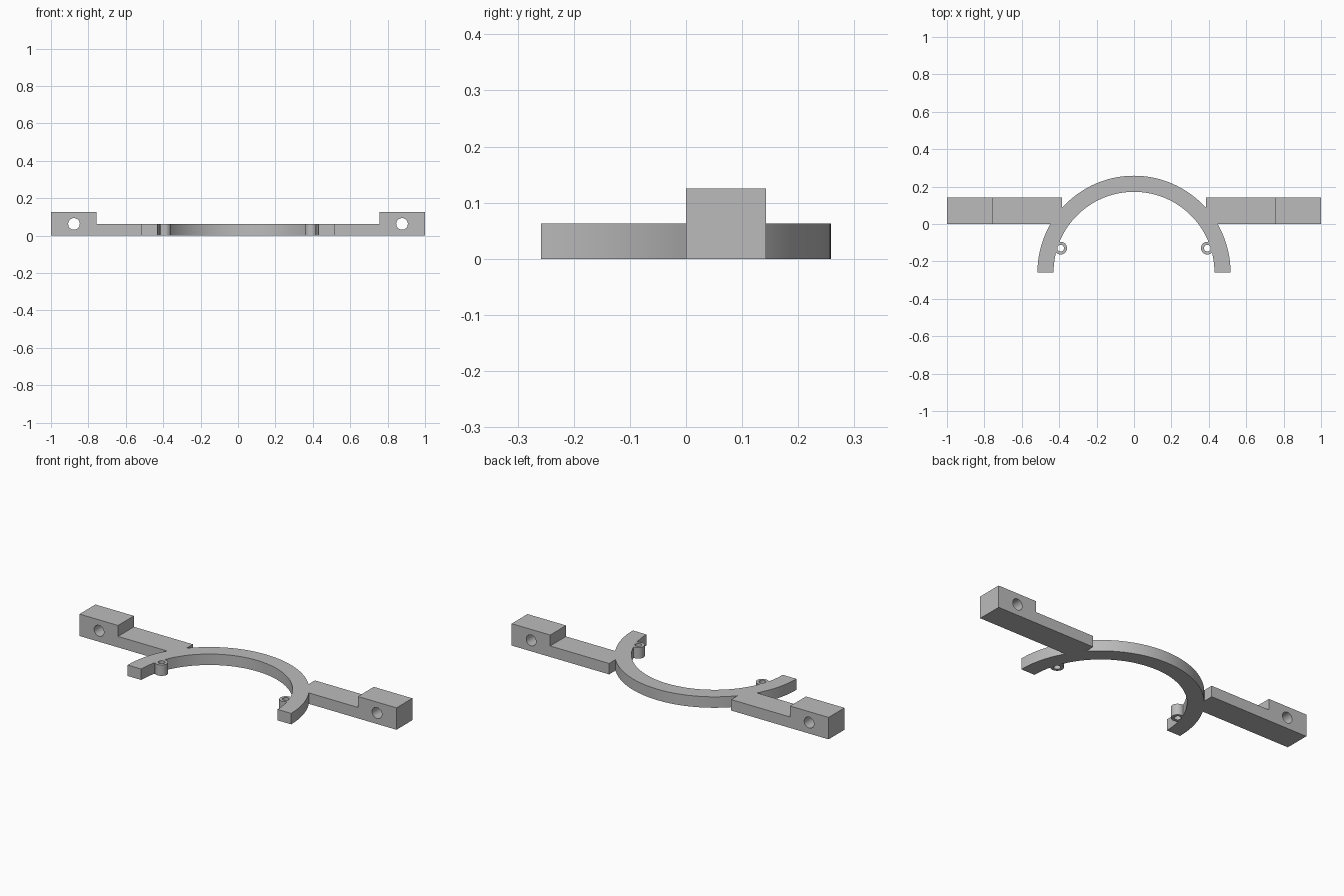
import bpy, bmesh, math
from mathutils import Vector

if "Cube" in bpy.data.objects:
    bpy.data.objects.remove(bpy.data.objects["Cube"])

R_OUT, R_IN, CY = 0.516, 0.43, -0.258      # half ring radii and centre y
ARM_Y, ARM_X = 0.143, 0.385                # arm depth and inner end
PLATE_H, BLOCK_H, BLOCK_X = 0.0625, 0.125, 0.757
LUG = Vector((0.392, 0.129))               # lug centre relative to ring centre
LUG_R, LUG_HOLE_R = 0.034, 0.018
BOLT_X, BOLT_Z, BOLT_R = 0.877, 0.0625, 0.031

grey = bpy.data.materials.new("grey plastic")
grey.diffuse_color = (0.5, 0.5, 0.5, 1)
grey.use_nodes = True
grey.node_tree.nodes["Principled BSDF"].inputs["Base Color"].default_value = grey.diffuse_color


def arc(radius, a0, a1, n):
    return [Vector((radius * math.cos(math.radians(a0 + (a1 - a0) * i / n)),
                    radius * math.sin(math.radians(a0 + (a1 - a0) * i / n))))
            for i in range(n + 1)]


# Right half of the plan outline, from inner top round to outer top
inner = [p for p in arc(R_IN, 90, 0, 60) if (p - LUG).length > LUG_R]
a = math.degrees(math.atan2(LUG.y, LUG.x))
lug = [p + LUG for p in arc(LUG_R, a, a + 360, 48) if (p + LUG).length < R_IN]
above = [p for p in inner if p.y > LUG.y]
below = [p for p in inner if p.y <= LUG.y]
join_angle = math.degrees(math.acos(ARM_X / R_OUT))
arm = [Vector((1, -CY)), Vector((1, ARM_Y - CY)), Vector((ARM_X, ARM_Y - CY))]
half = (above + lug + below + arc(R_OUT, 0, 30, 20) + arm
        + arc(R_OUT, join_angle, 90, 32))
left = [Vector((-p.x, p.y)) for p in reversed(half[1:-1])]
outline = half + left

# Bracket: extruded plan, with raised blocks at the arm ends
bm = bmesh.new()
bm.faces.new([bm.verts.new((p.x, p.y + CY, 0)) for p in outline])
res = bmesh.ops.extrude_face_region(bm, geom=bm.faces[:], use_keep_orig=True)
for v in res["geom"]:
    if isinstance(v, bmesh.types.BMVert):
        v.co.z = PLATE_H
for s in (-1, 1):
    bmesh.ops.bisect_plane(bm, geom=bm.verts[:] + bm.edges[:] + bm.faces[:],
                           plane_co=(s * BLOCK_X, 0, 0), plane_no=(1, 0, 0))
ends = [f for f in bm.faces if abs(f.calc_center_median().x) > BLOCK_X
        and all(v.co.z > PLATE_H - 1e-4 for v in f.verts)]
res = bmesh.ops.extrude_face_region(bm, geom=ends)
for v in res["geom"]:
    if isinstance(v, bmesh.types.BMVert):
        v.co.z = BLOCK_H
bmesh.ops.recalc_face_normals(bm, faces=bm.faces[:])
mesh = bpy.data.meshes.new("ring_bracket")
bm.to_mesh(mesh)
bm.free()
mesh.materials.append(grey)
bracket = bpy.data.objects.new("ring_bracket", mesh)
bpy.context.collection.objects.link(bracket)


def drill(radius, loc, rot):
    """Cut a round through hole in the bracket."""
    bpy.ops.mesh.primitive_cylinder_add(vertices=32, radius=radius, depth=0.5,
                                        location=loc, rotation=rot)
    cutter = bpy.context.object
    cutter.name = "hole_cutter"
    cutter.hide_render = True
    cutter.data.materials.append(grey)
    bpy.context.view_layer.objects.active = bracket
    mod = bracket.modifiers.new("hole", 'BOOLEAN')
    mod.operation, mod.solver, mod.object = 'DIFFERENCE', 'EXACT', cutter
    bpy.ops.object.modifier_apply(modifier=mod.name)
    bpy.data.objects.remove(cutter)


# Bolt holes through the blocks and screw holes through the lugs
for s in (-1, 1):
    drill(BOLT_R, (s * BOLT_X, 0.07, BOLT_Z), (math.pi / 2, 0, 0))
    drill(LUG_HOLE_R, (s * LUG.x, LUG.y + CY, 0.03), (0, 0, 0))

bpy.ops.object.select_all(action='DESELECT')
bracket.select_set(True)
bpy.context.view_layer.objects.active = bracket
bpy.ops.object.shade_smooth_by_angle(angle=math.radians(30))
